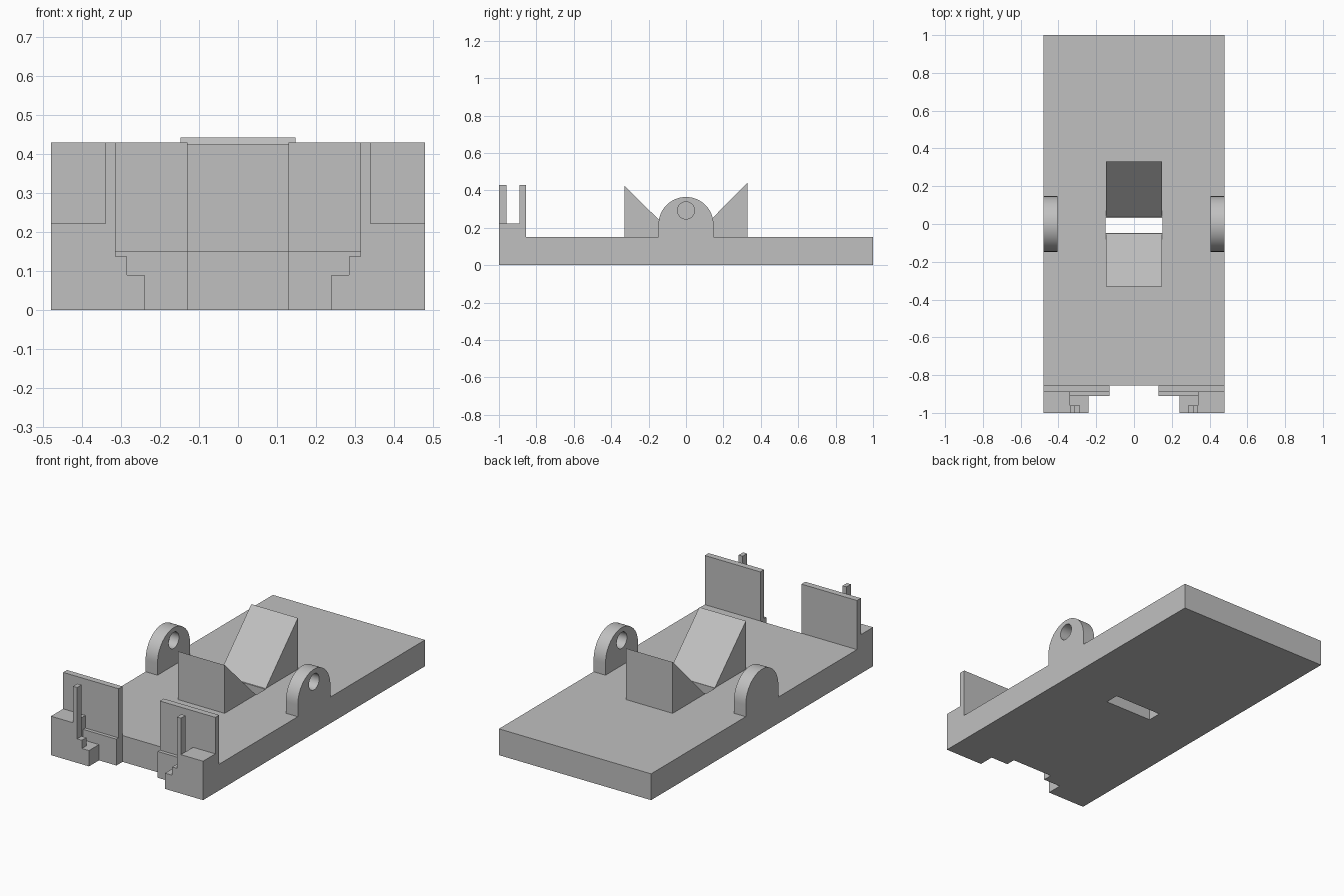
import bpy, bmesh, math
from mathutils import Vector

if "Cube" in bpy.data.objects:
    bpy.data.objects.remove(bpy.data.objects["Cube"], do_unlink=True)

grey = bpy.data.materials.new("plain_grey")
grey.use_nodes = True
colour = (0.53, 0.53, 0.53, 1)
grey.diffuse_color = colour
grey.node_tree.nodes["Principled BSDF"].inputs["Base Color"].default_value = colour

# Profile plane per extrusion axis: maps (u, v, depth) to x, y, z
PLANES = {
    "x": lambda u, v, d: Vector((d, u, v)),
    "y": lambda u, v, d: Vector((u, d, v)),
    "z": lambda u, v, d: Vector((u, v, d)),
}


def prism(name, profile, axis, start, end):
    """Extrude a flat profile along an axis."""
    bm = bmesh.new()
    place = PLANES[axis]
    face = bm.faces.new([bm.verts.new(place(u, v, start)) for u, v in profile])
    out = bmesh.ops.extrude_face_region(bm, geom=[face])
    moved = [g for g in out["geom"] if isinstance(g, bmesh.types.BMVert)]
    bmesh.ops.translate(bm, verts=moved, vec=place(0, 0, end - start))
    bmesh.ops.recalc_face_normals(bm, faces=bm.faces)
    mesh = bpy.data.meshes.new(name)
    bm.to_mesh(mesh)
    bm.free()
    mesh.materials.append(grey)
    obj = bpy.data.objects.new(name, mesh)
    bpy.context.collection.objects.link(obj)
    return obj


def box(name, x, y, z):
    return prism(name, [(x[0], y[0]), (x[1], y[0]), (x[1], y[1]), (x[0], y[1])], "z", *z)


def select(obj):
    bpy.ops.object.select_all(action="DESELECT")
    obj.select_set(True)
    bpy.context.view_layer.objects.active = obj


def cut(obj, cutter):
    """Subtract the cutter, then discard it."""
    cutter.hide_render = True
    mod = obj.modifiers.new("cut", "BOOLEAN")
    mod.operation, mod.solver, mod.object = "DIFFERENCE", "EXACT", cutter
    select(obj)
    bpy.ops.object.modifier_apply(modifier=mod.name)
    bpy.data.objects.remove(cutter, do_unlink=True)


def arc(cy, cz, r, a0, a1, n):
    return [(cy + r * math.cos(a0 + (a1 - a0) * i / n),
             cz + r * math.sin(a0 + (a1 - a0) * i / n)) for i in range(n + 1)]


W, TOP, FRONT, TALL = 0.48, 0.15, -1.0, 0.43

# Base plate with notched front and a through slot
half = [(W, 1), (W, FRONT), (0.34, FRONT), (0.34, -0.91), (0.13, -0.91), (0.13, -0.855)]
base = prism("base", half + [(-x, y) for x, y in reversed(half)], "z", 0, TOP)
cut(base, box("slot_cutter", (-0.15, 0.15), (-0.048, 0.033), (-0.1, 0.3)))

# Facing ramps on either side of the slot
prism("front_ramp", [(-0.33, TOP), (-0.05, TOP), (-0.33, 0.425)], "x", -0.147, 0.147)
prism("rear_ramp", [(0.33, TOP), (0.04, TOP), (0.33, 0.442)], "x", -0.147, 0.147)

ear = [(-0.147, TOP), (0.147, TOP)] + arc(0, 0.218, 0.147, 0, math.pi, 32)
guide = [(0.285, 0.09), (0.34, 0.09), (0.34, TALL), (0.315, TALL), (0.315, 0.137), (0.285, 0.137)]

for side, s in (("left", 1), ("right", -1)):
    def span(a, b):
        return sorted((s * a, s * b))

    # Pivot ears: the left hole goes through, the right one is blind
    lug = prism(side + "_pivot_ear", ear, "x", *span(0.405, W))
    reach = 0.55 if s > 0 else 0.46
    hole = arc(0, 0.293, 0.046, 0, 2 * math.pi, 32)[:-1]
    cut(lug, prism("hole_cutter", hole, "x", *span(0.35, reach)))
    select(lug)
    bpy.ops.object.shade_smooth_by_angle(angle=math.radians(30))

    # Front end: upright plate, corner block, low step and post
    box(side + "_upright_plate", span(0.13, W), (-0.89, -0.855), (TOP, TALL))
    box(side + "_corner_block", span(0.34, W), (FRONT, -0.89), (TOP, 0.222))
    box(side + "_low_step", span(0.24, 0.34), (FRONT, -0.91), (0, 0.09))
    prism(side + "_guide_post", [(s * x, z) for x, z in guide], "y", FRONT, -0.96)
